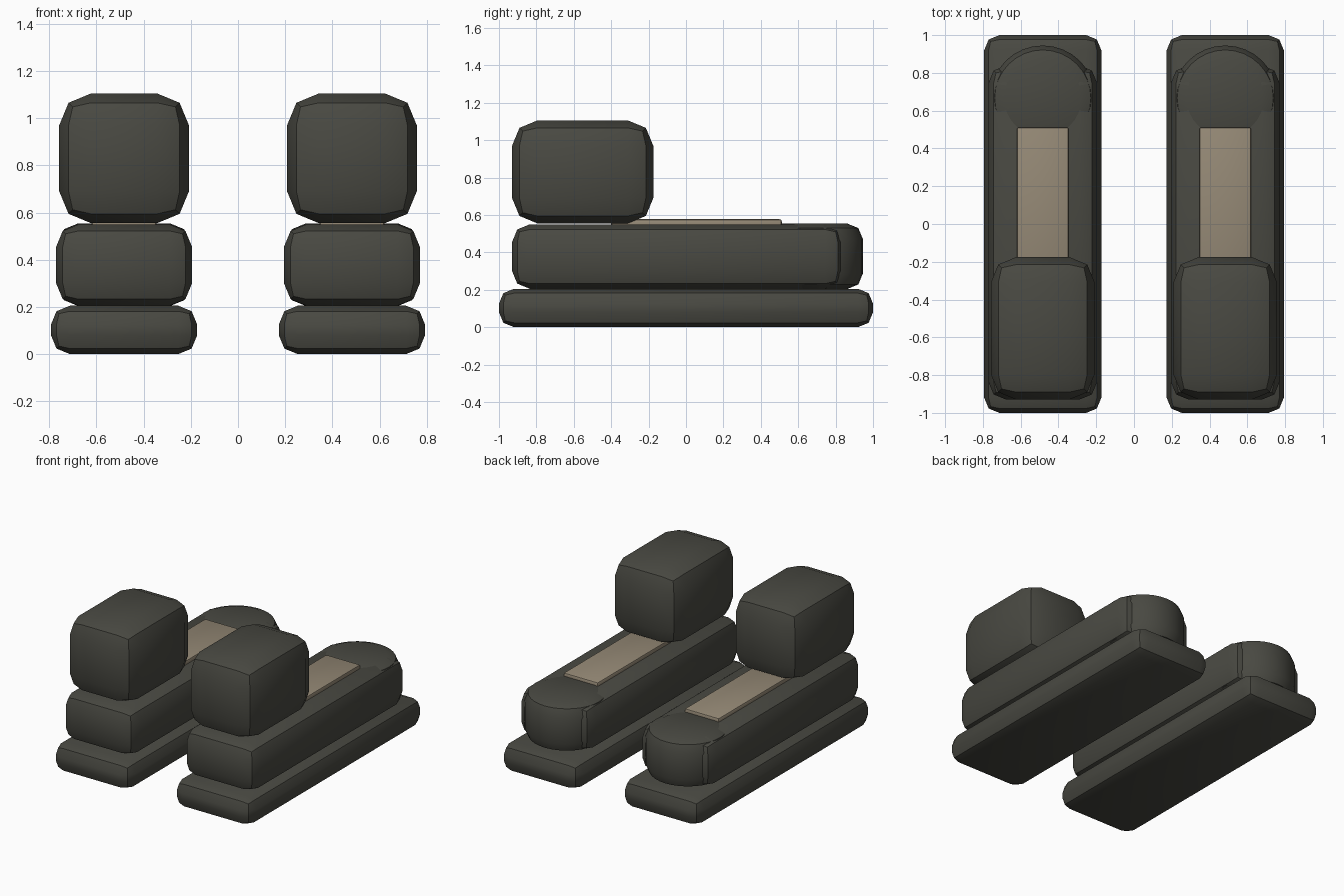
import bpy
import bmesh
import math
from mathutils import Matrix, Vector

if "Cube" in bpy.data.objects:
    bpy.data.objects.remove(bpy.data.objects["Cube"], do_unlink=True)


def material(name, rgb):
    mat = bpy.data.materials.new(name)
    mat.use_nodes = True
    mat.diffuse_color = (*rgb, 1)
    mat.node_tree.nodes["Principled BSDF"].inputs["Base Color"].default_value = (*rgb, 1)
    return mat


dark = material("dark_olive_grey", (0.066, 0.066, 0.054))
tan = material("tan", (0.30, 0.25, 0.18))


def finish(bm, name, mat, bevel):
    """Round the hard edges in two steps, smooth the shallow ones, add the object."""
    hard = [e for e in bm.edges if e.calc_face_angle() > math.radians(60)]
    bmesh.ops.bevel(bm, geom=hard, offset=bevel, segments=2, profile=0.5,
                    affect='EDGES', clamp_overlap=True)
    for f in bm.faces:
        f.smooth = True
    for e in bm.edges:
        e.smooth = e.calc_face_angle(0) < math.radians(30)
    mesh = bpy.data.meshes.new(name)
    bm.to_mesh(mesh)
    bm.free()
    mesh.materials.append(mat)
    obj = bpy.data.objects.new(name, mesh)
    bpy.context.collection.objects.link(obj)


def box(name, x, width, y0, y1, z0, z1, bevel, mat=dark):
    bm = bmesh.new()
    size = Vector((width, y1 - y0, z1 - z0))
    centre = Vector((x, (y0 + y1) / 2, (z0 + z1) / 2))
    bmesh.ops.create_cube(bm, size=1, matrix=Matrix.Translation(centre) @ Matrix.Diagonal((*size, 1)))
    finish(bm, name, mat, bevel)


def drum(name, x, y, radius, z0, z1, bevel):
    bm = bmesh.new()
    bmesh.ops.create_cone(bm, cap_ends=True, segments=32, radius1=radius, radius2=radius,
                          depth=z1 - z0, matrix=Matrix.Translation((x, y, (z0 + z1) / 2)))
    finish(bm, name, dark, bevel)


# The two shoes of the pair
for side, x in (("left", 0.483), ("right", -0.483)):
    box(side + "_sole", x, 0.62, -1, 1, 0, 0.205, 0.08)
    box(side + "_shoe_body", x, 0.576, -0.93, 0.84, 0.205, 0.55, 0.095)
    drum(side + "_rounded_end", x, 0.667, 0.278, 0.205, 0.553, 0.08)
    box(side + "_ankle_block", x, 0.55, -0.93, -0.175, 0.555, 1.105, 0.135)
    box(side + "_lace_panel", x, 0.275, -0.4, 0.512, 0.525, 0.577, 0.012, tan)
